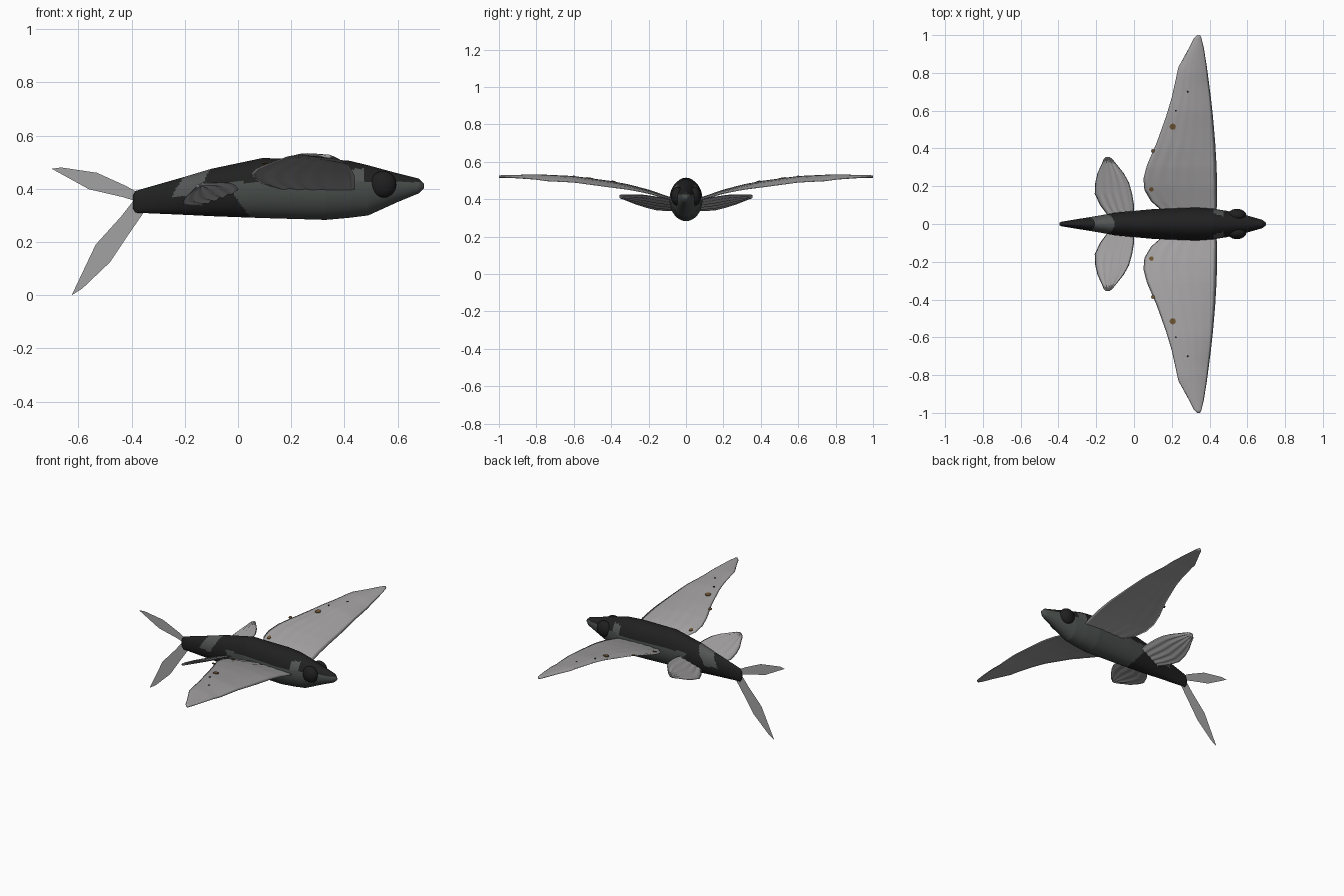
import bpy, bmesh, math

if "Cube" in bpy.data.objects:
    bpy.data.objects.remove(bpy.data.objects["Cube"])

def material(name, r, g, b):
    m = bpy.data.materials.new(name)
    m.diffuse_color = (r, g, b, 1)
    m.use_nodes = True
    m.node_tree.nodes["Principled BSDF"].inputs["Base Color"].default_value = m.diffuse_color
    return m

BACK = material("back black", 0.014, 0.015, 0.014)
BELLY = material("belly grey green", 0.066, 0.076, 0.07)
PATCH = material("patch grey", 0.085, 0.092, 0.088)
FIN = material("fin light grey", 0.37, 0.36, 0.36)
EDGE = material("fin mid grey", 0.24, 0.24, 0.24)
TAIL = material("tail grey", 0.36, 0.36, 0.36)
EYE = material("eye black", 0.014, 0.014, 0.014)
SPOT = material("spot brown", 0.15, 0.085, 0.03)

def finish(bm, name, mats, smooth=True):
    bmesh.ops.recalc_face_normals(bm, faces=bm.faces[:])
    me = bpy.data.meshes.new(name)
    bm.to_mesh(me)
    bm.free()
    ob = bpy.data.objects.new(name, me)
    bpy.context.collection.objects.link(ob)
    for m in mats:
        me.materials.append(m)
    for p in me.polygons:
        p.use_smooth = smooth
    return ob

def skin(bm, rings):
    """Join closed rings of points into a capped tube."""
    vs = [[bm.verts.new(p) for p in r] for r in rings]
    n = len(vs[0])
    for a, b in zip(vs, vs[1:]):
        for j in range(n):
            k = (j + 1) % n
            bm.faces.new((a[j], a[k], b[k], b[j]))
    bm.faces.new(vs[0])
    bm.faces.new(vs[-1])

def lookup(table, t):
    """Straight-line interpolation of table rows keyed by their first value."""
    for a, b in zip(table, table[1:]):
        if t <= b[0]:
            f = (t - a[0]) / (b[0] - a[0])
            return [p + (q - p) * f for p, q in zip(a[1:], b[1:])]
    return list(table[-1][1:])

# Body: x, bottom z, top z, half width
PROFILE = [(-0.395, 0.325, 0.375, 0.006), (-0.385, 0.31, 0.392, 0.012),
           (-0.2, 0.302, 0.445, 0.042), (-0.1, 0.297, 0.475, 0.06),
           (0.09, 0.29, 0.515, 0.078), (0.33, 0.283, 0.512, 0.088),
           (0.42, 0.291, 0.505, 0.081), (0.49, 0.3, 0.488, 0.07),
           (0.6, 0.35, 0.458, 0.045), (0.68, 0.383, 0.438, 0.022),
           (0.7, 0.402, 0.418, 0.006)]
STEPS, SIDES = 150, 56
xs = sorted({round(-0.395 + 1.095 * i / STEPS, 4) for i in range(STEPS + 1)}
            | {p[0] for p in PROFILE})
rings = []
for x in xs:
    lo, hi, w = lookup(PROFILE, x)
    ring = []
    for j in range(SIDES):
        a = 2 * math.pi * j / SIDES
        ring.append((x, w * math.sin(a), (lo + hi) / 2 + (hi - lo) / 2 * math.cos(a)))
    rings.append(ring)
bm = bmesh.new()
skin(bm, rings)
for f in bm.faces:
    c = f.calc_center_median()
    belly = c.x > 0.04 - (c.z - 0.3) * 0.7 and c.z < 0.425
    band = -0.22 < c.x - 0.6 * (c.z - 0.42) < -0.135 and c.z > 0.37
    gill = 0.42 < c.x < 0.475 and c.z < 0.475
    f.material_index = 1 if belly else 2 if band or gill else 0
finish(bm, "body", [BACK, BELLY, PATCH])

# Fins: span y, leading x, trailing x
WING = [(0.05, 0.43, 0.16), (0.085, 0.438, 0.13), (0.12, 0.44, 0.09), (0.18, 0.44, 0.055),
        (0.24, 0.439, 0.05), (0.31, 0.437, 0.068), (0.43, 0.43, 0.12),
        (0.57, 0.418, 0.17), (0.67, 0.407, 0.2), (0.83, 0.386, 0.235),
        (0.93, 0.37, 0.29), (0.985, 0.357, 0.318), (1.0, 0.35, 0.333)]
WING_Z = [(0.05, 0.395), (0.085, 0.405), (0.2, 0.445), (0.3, 0.472), (0.4, 0.492),
          (0.6, 0.519), (0.8, 0.529), (1.0, 0.521)]
PELVIC = [(0.03, -0.01, -0.13), (0.06, 0.0, -0.15), (0.1, 0.0, -0.18), (0.16, -0.01, -0.208),
          (0.22, -0.027, -0.205), (0.27, -0.055, -0.193), (0.32, -0.095, -0.17),
          (0.345, -0.115, -0.16), (0.355, -0.13, -0.15)]

def wing_z(x, y, u):
    droop = 0.03 * (1 - u) ** 2 * min(1, y / 0.4) * min(1, (1 - y) / 0.25)
    return lookup(WING_Z, y)[0] - droop + 0.003 * math.sin(u * 34) * u * (1 - y)

def pelvic_z(x, y, u):
    return 0.36 + 0.24 * (y - 0.07) + 0.35 * (x + 0.1) + 0.003 * math.sin(u * 30)

def fin(name, table, height, side, thick):
    y0, y1, n, m = table[0][0], table[-1][0], 20, 40
    ys = sorted({round(y0 + (y1 - y0) * i / m, 4) for i in range(m + 1)}
                | {r[0] for r in table})
    rings = []
    for y in ys:
        le, te = lookup(table, y)
        ring = []
        for j in range(2 * n):
            top = j <= n
            u = j / n if top else 2 - j / n
            x = le + (te - le) * u
            t = thick * math.sin(math.pi * u) ** 0.5 / 2 if 0 < u < 1 else 0
            ring.append((x, y * side, height(x, y, u) + (t if top else -t)))
        rings.append(ring)
    bm = bmesh.new()
    skin(bm, rings)
    bm.faces.ensure_lookup_table()
    for i in range(len(ys) - 1):            # darker strip on the leading edge
        for j in range(2 * n):
            bm.faces[i * 2 * n + j].material_index = 1 if j in (0, 2 * n - 1) else 0
    return finish(bm, name, [FIN, EDGE])

def spots(name, places, mat, side):
    """Thin discs lying in the upper wing surface."""
    bm = bmesh.new()
    for x, y, r in places:
        le, te = lookup(WING, y)
        z = wing_z(x, y, (le - x) / (le - te)) + 0.006
        made = bmesh.ops.create_cone(bm, cap_ends=True, segments=8, radius1=r,
                                     radius2=r, depth=0.005)
        slope = (wing_z(x, y + 0.02, 0.8) - wing_z(x, y - 0.02, 0.8)) / 0.04
        for v in made["verts"]:
            v.co = (x + v.co.x, (y + v.co.y) * side, z + v.co.z + slope * v.co.y)
    finish(bm, name, [mat], False)

for side, label in ((1, "left"), (-1, "right")):
    fin(label + "_wing_fin", WING, wing_z, side, 0.014)
    fin(label + "_pelvic_fin", PELVIC, pelvic_z, side, 0.01)
    spots(label + "_wing_spots",
          ((0.205, 0.515, 0.017), (0.1, 0.387, 0.01), (0.092, 0.183, 0.012)), SPOT, side)
    spots(label + "_wing_specks", ((0.285, 0.7, 0.006), (0.222, 0.6, 0.005)), BACK, side)

    # Bulging eye
    bm = bmesh.new()
    bmesh.ops.create_uvsphere(bm, u_segments=24, v_segments=14, radius=1)
    bmesh.ops.scale(bm, verts=bm.verts, vec=(0.05, 0.034, 0.05))
    bmesh.ops.translate(bm, verts=bm.verts, vec=(0.545, 0.046 * side, 0.416))
    finish(bm, label + "_eye", [EYE])

# Flat single-sheet tail lobes in the centre plane
UPPER = [(-0.7, 0.475), (-0.665, 0.48), (-0.53, 0.46), (-0.42, 0.41), (-0.375, 0.385),
         (-0.38, 0.352), (-0.43, 0.368), (-0.56, 0.398)]
LOWER = [(-0.625, 0.0), (-0.585, 0.025), (-0.48, 0.125), (-0.41, 0.23), (-0.355, 0.31),
         (-0.385, 0.365), (-0.44, 0.295), (-0.535, 0.19)]
for name, outline in (("upper_tail_lobe", UPPER), ("lower_tail_lobe", LOWER)):
    bm = bmesh.new()
    bm.faces.new([bm.verts.new((x, 0, z)) for x, z in outline])
    finish(bm, name, [TAIL], False)
